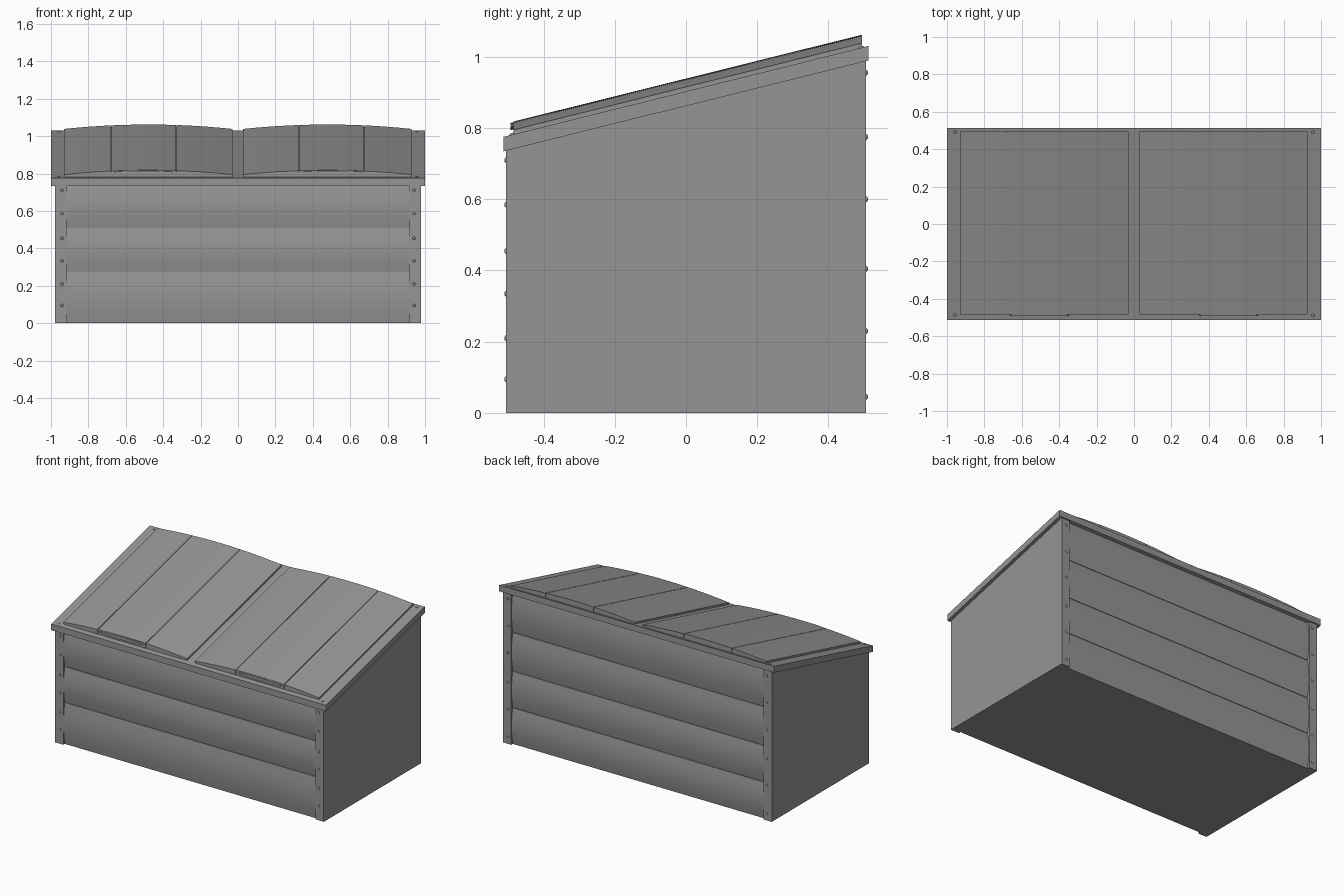
import bpy, bmesh, math
from mathutils import Vector

if "Cube" in bpy.data.objects:
    bpy.data.objects.remove(bpy.data.objects["Cube"])

SLOPE = 0.249
grey = bpy.data.materials.new("dark_grey")
grey.diffuse_color = (0.3, 0.3, 0.3, 1)
grey.use_nodes = True
grey.node_tree.nodes["Principled BSDF"].inputs["Base Color"].default_value = grey.diffuse_color


def roof(y):
    """Height of the top face of the sloped lid frame."""
    return 0.903 + SLOPE * y


def loft(name, ring_a, ring_b, smooth=False):
    """Closed solid between two matching rings of points."""
    bm = bmesh.new()
    a = [bm.verts.new(p) for p in ring_a]
    b = [bm.verts.new(p) for p in ring_b]
    n = len(a)
    bm.faces.new(a)
    bm.faces.new(b[::-1])
    for i in range(n):
        j = (i + 1) % n
        bm.faces.new((a[j], a[i], b[i], b[j]))
    bmesh.ops.recalc_face_normals(bm, faces=bm.faces)
    mesh = bpy.data.meshes.new(name)
    bm.to_mesh(mesh)
    bm.free()
    mesh.materials.append(grey)
    ob = bpy.data.objects.new(name, mesh)
    bpy.context.collection.objects.link(ob)
    if smooth:
        finish(ob)
    return ob


def finish(ob):
    bpy.ops.object.select_all(action='DESELECT')
    ob.select_set(True)
    bpy.context.view_layer.objects.active = ob
    bpy.ops.object.shade_smooth_by_angle(angle=math.radians(30))


def along_x(name, profile, x0, x1, smooth=False):
    return loft(name, [(x0, y, z) for y, z in profile],
                [(x1, y, z) for y, z in profile], smooth)


def along_slope(name, profile, y0, y1, smooth=False):
    """Profile of (x, height above roof) swept up the slope."""
    return loft(name, [(x, y0, roof(y0) + h) for x, h in profile],
                [(x, y1, roof(y1) + h) for x, h in profile], smooth)


def under_roof(y0, y1, z0=0.0):
    return [(y0, z0), (y1, z0), (y1, roof(y1) - 0.03), (y0, roof(y0) - 0.03)]


def screw(name, loc, axis):
    bpy.ops.mesh.primitive_uv_sphere_add(segments=12, ring_count=8, radius=0.008, location=loc)
    ob = bpy.context.object
    ob.name = name
    ob.scale.z = 0.65
    ob.rotation_euler = Vector(axis).to_track_quat('Z', 'Y').to_euler()
    ob.data.materials.append(grey)
    finish(ob)


# Inner core, side panels and corner posts
along_x("inner_box", under_roof(-0.485, 0.485), -0.965, 0.965)
for s in (-1, 1):
    along_x("side_panel", under_roof(-0.503, 0.505), s * 0.96, s * 0.978)
    along_x("front_post", under_roof(-0.505, -0.46), s * 0.917, s * 0.977)
    along_x("back_post", under_roof(0.46, 0.506), s * 0.917, s * 0.977)


# Bulging horizontal boards on the front and back, with fine seams
def wall_boards(name, seams, side):
    for z0, z1 in zip(seams, seams[1:]):
        z1 -= 0.003
        pts = [(side * 0.47, z0)]
        for i in range(13):
            t = i / 12
            pts.append((side * (0.490 + 0.013 * math.sin(math.pi * t)), z0 + (z1 - z0) * t))
        pts.append((side * 0.47, z1))
        along_x(name, pts, -0.92, 0.92, True)


wall_boards("front_board", [0, 0.275, 0.51, 0.75], -1)
wall_boards("back_board", [0, 0.24, 0.48, 0.735, 1.0], 1)

# Sloped lid frame
along_slope("lid_frame", [(-0.999, -0.041), (0.999, -0.041), (0.999, 0), (-0.999, 0)], -0.513, 0.513)


# Two arched doors, three boards each
def arch(u):
    return 0.012 + 0.024 * (1 - (u / 0.455) ** 2)


def arched_strip(name, cx, u0, u1, drop, y0, y1):
    us = [u0 + (u1 - u0) * i / 8 for i in range(9)]
    top = [(cx + u, arch(u) - drop) for u in us]
    along_slope(name, [(cx + u0, -0.005)] + top + [(cx + u1, -0.005)], y0, y1, True)


GAP = 0.0018
for cx, seams in ((-0.48, (-0.452, -0.2, 0.15, 0.452)), (0.478, (-0.452, -0.153, 0.197, 0.452))):
    arched_strip("door_backing", cx, -0.448, 0.448, 0.007, -0.48, 0.49)
    for u0, u1 in zip(seams, seams[1:]):
        arched_strip("door_board", cx, u0 + GAP, u1 - GAP, 0, -0.485, 0.495)
    # Lifting lip at the lower edge of the door
    hx = math.copysign(0.505, cx)
    lens = [(hx + 0.155 * math.cos(a), 0.024 + 0.010 * math.copysign(abs(math.sin(a)) ** 0.5, math.sin(a)))
            for a in [2 * math.pi * i / 24 for i in range(24)]]
    along_slope("door_lip", lens, -0.493, -0.465, True)

# Screws on the posts and lid corners
for s in (-1, 1):
    for z in (0.095, 0.21, 0.335, 0.455, 0.585, 0.71):
        screw("front_screw", (s * 0.941, -0.505, z), (0, -1, 0))
    for z in (0.045, 0.23, 0.405, 0.6, 0.775, 0.955):
        screw("back_screw", (s * 0.941, 0.506, z), (0, 1, 0))
    for y in (-0.488, 0.492):
        screw("lid_screw", (s * 0.957, y, roof(y)), (0, -SLOPE, 1))
